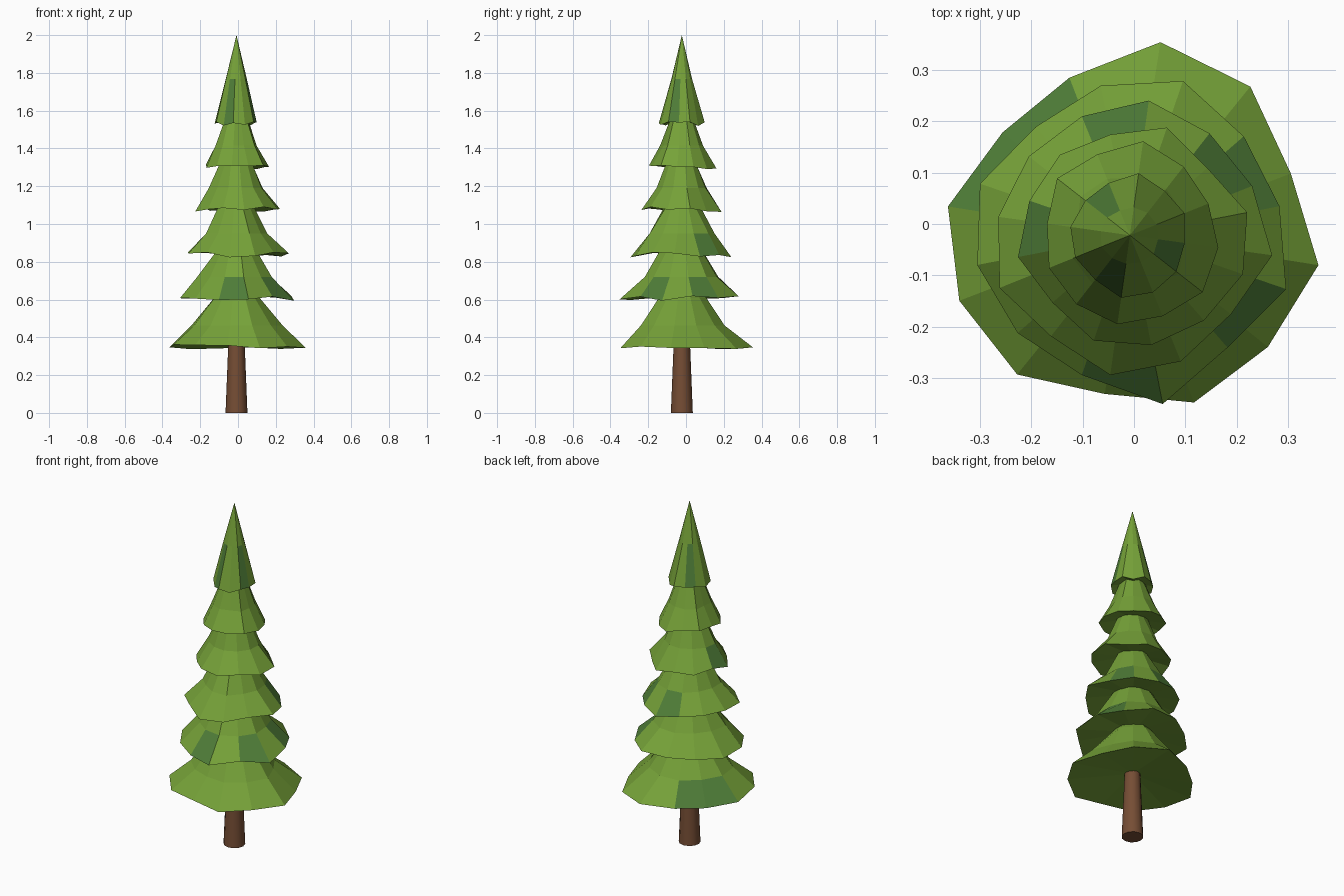
import bpy
import bmesh
import random
from math import cos, sin, radians

random.seed(4)
CENTRE_X, CENTRE_Y = -0.008, -0.022
SIDES = 12

default_cube = bpy.data.objects.get("Cube")
if default_cube:
    bpy.data.objects.remove(default_cube, do_unlink=True)


def make_material(name, red, green, blue):
    material = bpy.data.materials.new(name)
    material.use_nodes = True
    colour = (red, green, blue, 1)
    material.diffuse_color = colour
    material.node_tree.nodes["Principled BSDF"].inputs["Base Color"].default_value = colour
    return material


leaf_green = make_material("leaf green", 0.18, 0.36, 0.04)
deep_green = make_material("deep green", 0.08, 0.21, 0.04)
bark_brown = make_material("bark brown", 0.18, 0.075, 0.035)


def finish_object(name, bm, materials):
    bmesh.ops.recalc_face_normals(bm, faces=bm.faces[:])
    mesh = bpy.data.meshes.new(name)
    bm.to_mesh(mesh)
    bm.free()
    for material in materials:
        mesh.materials.append(material)
    obj = bpy.data.objects.new(name, mesh)
    bpy.context.collection.objects.link(obj)
    return obj


def make_ring(bm, radii, heights, start_angle):
    ring = []
    for i, (radius, height) in enumerate(zip(radii, heights)):
        angle = radians(start_angle + i * 360 / len(radii))
        ring.append(bm.verts.new((CENTRE_X + radius * cos(angle),
                                  CENTRE_Y + radius * sin(angle), height)))
    return ring


def bridge_rings(bm, lower, upper):
    faces = []
    for i in range(len(lower)):
        j = (i + 1) % len(lower)
        faces.append(bm.faces.new((lower[i], lower[j], upper[j], upper[i])))
    return faces


def fan_to_point(bm, ring, height):
    tip = bm.verts.new((CENTRE_X, CENTRE_Y, height))
    for i in range(len(ring)):
        bm.faces.new((ring[i], ring[(i + 1) % len(ring)], tip))


def make_tier(name, base, start_angle, rim_percent, bands, tip, hollow, deep_faces):
    """A ragged skirt: uneven rim, narrowing rings, a tip and a shallow hollow below."""
    bm = bmesh.new()
    radii = [value / 100 for value in rim_percent]
    heights = [base + random.uniform(-0.012, 0.016) for _ in radii]
    rim = make_ring(bm, radii, heights, start_angle)
    fan_to_point(bm, rim, base + hollow)
    lower = rim
    mean = sum(radii) / SIDES
    for number, (scale, rise) in enumerate(bands):
        upper_radii = [scale * (0.5 * r + 0.5 * mean) * random.uniform(0.92, 1.06) for r in radii]
        upper = make_ring(bm, upper_radii, [base + rise] * SIDES, start_angle)
        faces = bridge_rings(bm, lower, upper)
        if number == 0:
            for i in deep_faces:
                faces[i].material_index = 1
        lower = upper
    fan_to_point(bm, lower, tip)
    return finish_object(name, bm, (leaf_green, deep_green))


# Five overlapping skirts of foliage, bottom to top
skirt_bands = ((0.66, 0.115), (0.36, 0.26))
skirts = (
    ("bottom_foliage", 0.348, 21, (3, 4),
     (33.6, 37.3, 38.1, 32.9, 31.9, 35.9, 35.6, 34.9, 31.3, 34.9, 34.6, 37.2)),
    ("second_foliage", 0.605, 11, (0, 8, 10),
     (29.7, 29.4, 31.8, 29.7, 28, 30.9, 30.3, 29, 28.8, 33.5, 29, 32.2)),
    ("third_foliage", 0.835, 22, (0, 2),
     (25.7, 25.2, 26.5, 25, 25, 25.9, 27.4, 25, 27.5, 26.5, 25, 28)),
    ("fourth_foliage", 1.075, 11, (5,),
     (23.3, 20, 22.2, 20, 20.8, 20.7, 22.2, 20, 21.7, 21.8, 22, 23.3)),
    ("fifth_foliage", 1.30, 22, (),
     (16.5, 17, 18.5, 17, 18, 16.3, 17, 17, 17.5, 17, 18, 17.4)),
)
for name, base, start, deep, rim in skirts:
    make_tier(name, base, start, rim, skirt_bands, base + 0.42, 0.04, deep)

# Tall pointed crown
make_tier("crown_foliage", 1.528, 22,
          (11.5, 11, 12.2, 11, 11, 11.7, 11.5, 11, 12.3, 12, 11.5, 10.8),
          ((0.5, 0.24),), 2.0, 0.03, (3, 7, 10))

# Tapered trunk
trunk_bm = bmesh.new()
foot = make_ring(trunk_bm, [0.058] * SIDES, [0] * SIDES, 0)
neck = make_ring(trunk_bm, [0.04] * SIDES, [0.45] * SIDES, 0)
bridge_rings(trunk_bm, foot, neck)
trunk_bm.faces.new(foot)
trunk_bm.faces.new(neck)
trunk = finish_object("trunk", trunk_bm, (bark_brown,))
bpy.ops.object.select_all(action="DESELECT")
bpy.context.view_layer.objects.active = trunk
trunk.select_set(True)
bpy.ops.object.shade_smooth_by_angle(angle=radians(40))
